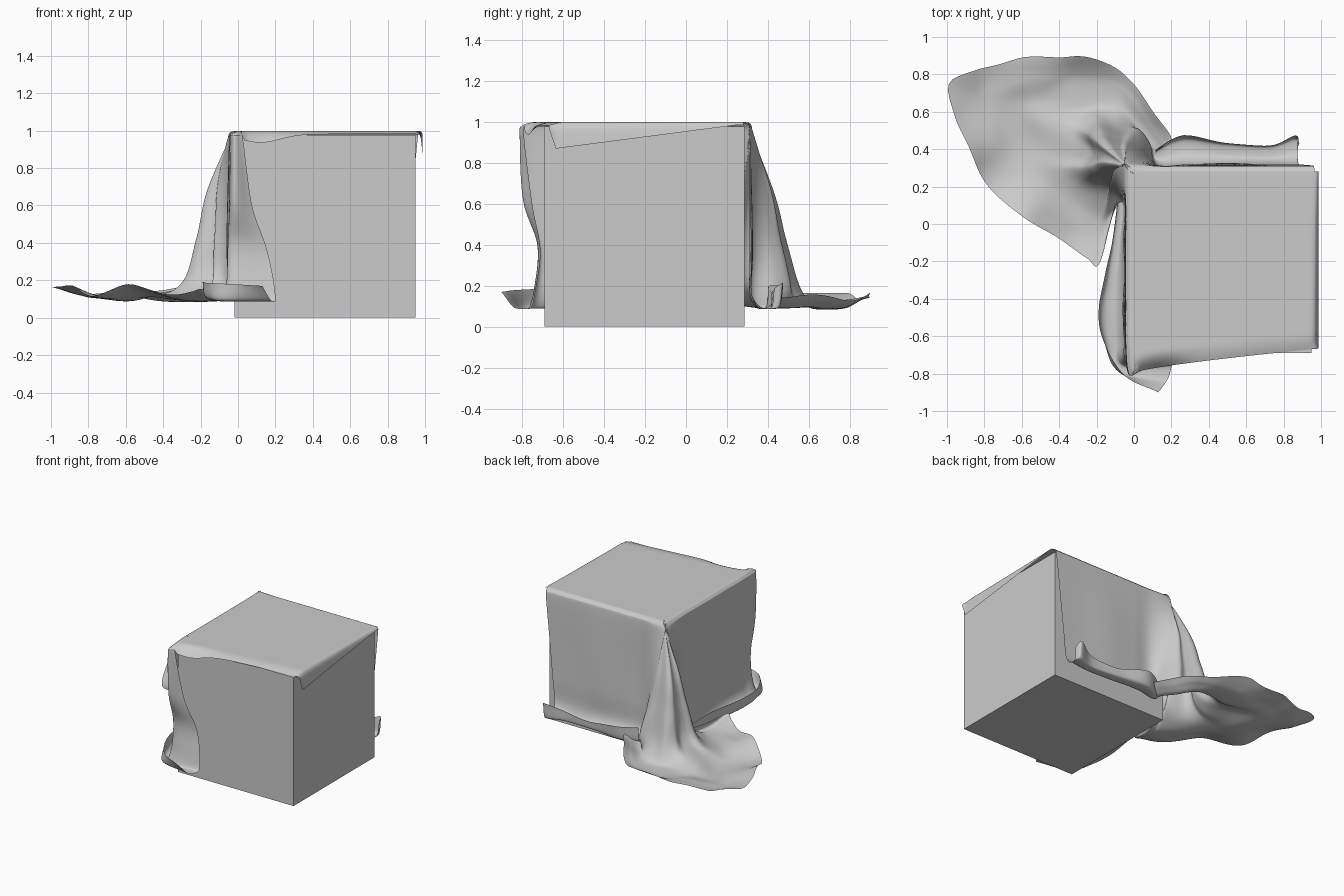
import bpy, bmesh, math
from mathutils import Vector, noise

if "Cube" in bpy.data.objects:
    bpy.data.objects.remove(bpy.data.objects["Cube"])


def sheet(name, rows):
    """Smooth mesh from a rectangular grid of points."""
    n = len(rows[0])
    faces = [(i * n + j, i * n + j + 1, (i + 1) * n + j + 1, (i + 1) * n + j)
             for i in range(len(rows) - 1) for j in range(n - 1)]
    me = bpy.data.meshes.new(name)
    me.from_pydata([p for r in rows for p in r], [], faces)
    bm = bmesh.new()
    bm.from_mesh(me)
    bmesh.ops.remove_doubles(bm, verts=bm.verts, dist=0.0004)
    bmesh.ops.recalc_face_normals(bm, faces=bm.faces)
    bm.to_mesh(me)
    bm.free()
    me.shade_smooth()
    ob = bpy.data.objects.new(name, me)
    bpy.context.collection.objects.link(ob)
    return ob


def spline(pts, steps):
    """Catmull-Rom curve through the points."""
    p = [Vector(q) for q in pts]
    p = [2 * p[0] - p[1]] + p + [2 * p[-1] - p[-2]]
    out = []
    for i in range(1, len(p) - 2):
        a, b, c, d = p[i - 1:i + 3]
        for s in range(steps):
            t = s / steps
            out.append(0.5 * (2 * b + (c - a) * t + (2 * a - 5 * b + 4 * c - d) * t * t
                              + (3 * b - a - 3 * c + d) * t ** 3))
    out.append(p[-2])
    return out


# Box under the cloth
bpy.ops.mesh.primitive_cube_add(size=1, location=(0.465, -0.2025, 0.4885))
box = bpy.context.object
box.name = "box"
box.scale = (0.97, 0.975, 0.977)

# Cloth lying on top, with short overhangs at the front and right
xs = [-0.005 + 0.955 * i / 48 for i in range(49)] + [0.962, 0.972, 0.978, 0.981, 0.984, 0.986]
drop = [0] * 49 + [0.04, 0.12, 0.3, 0.5, 0.75, 1]
top = []
for x, d in zip(xs, drop):
    front = -0.795 + 0.13 * min(1, max(0, x)) ** 0.75
    row = []
    for j in range(61):
        y = 0.28 + (front - 0.28) * j / 60
        hem = 0.015 + 0.115 * min(1, max(0, (0.25 - y) / 0.88))
        if y < -0.64:
            hem *= max(0.3, 1 - (-0.64 - y) / 0.03)
        edge = max(0, 1 - (y - front) / 0.09) ** 2
        sag = (0.018 + 0.045 * math.exp(-((x - 0.12) / 0.15) ** 2) * (x > 0.02)) * edge
        row.append((x, y, 0.999 - hem * d - sag * (1 - d)))
    top.append(row)
sheet("cloth_top", top)


# Hanging cloth: each column runs from the top edge to the hem
def wall(x, y, ang, foot, lift=0.18, skew=0.0, bulge=0.0):
    prof = [(-0.03, 0.999), (0, 0.985), (0.012, 0.93), (0.015 + bulge, 0.6), (0.018 + bulge, 0.34),
            (0.02, 0.16), (foot * 0.5, 0.085), (foot * 0.92, 0.1), (foot, lift)]
    c, s = math.cos(math.radians(ang)), math.sin(math.radians(ang))
    return [(x + c * r - skew * (1 - z), y + s * r, z) for r, z in prof]


def fan(ang, reach, i):
    """Flared corner fold spreading out on the floor."""
    spread = [0.4, 0.4, 0.4, 0.6, 0.75, 0.85, 0.95, 1, 1]
    radius = [0, 0.004, 0.03, 0.15, 0.225, 0.31]
    height = [0.999, 0.985, 0.92, 0.68, 0.42, 0.2, 0.095, 0.115, 0.15]
    col = [(-0.005, 0.275, 0.999)]
    for k in range(1, 9):
        a = math.radians(142 + (ang - 142) * spread[k])
        if k < 6:
            r = radius[k]
            if k > 2:
                r *= (1 - 0.5 * abs(ang - 142) / 112) * (1 + 0.12 * math.cos(i * math.pi / 2 + 0.6))
        else:
            r = reach * (0.6, 0.82, 1)[k - 6]
        col.append((-0.035 + r * math.cos(a), 0.305 + r * math.sin(a), height[k]))
    return col


cols = [
    [(0.02, -0.74, 0.995), (0.02, -0.78, 0.98), (0.03, -0.79, 0.93), (0.075, -0.75, 0.6), (0.15, -0.71, 0.38),
     (0.19, -0.73, 0.2), (0.2, -0.76, 0.085), (0.18, -0.83, 0.085), (0.13, -0.9, 0.17)],
    [(0, -0.74, 0.999), (-0.02, -0.79, 0.98), (-0.03, -0.8, 0.93), (-0.03, -0.79, 0.62), (-0.035, -0.72, 0.4),
     (-0.04, -0.73, 0.2), (-0.06, -0.76, 0.085), (-0.08, -0.79, 0.1), (-0.05, -0.81, 0.18)],
    wall(-0.035, -0.62, 180, 0.13),
    wall(-0.035, -0.45, 180, 0.155, bulge=0.008),
    wall(-0.035, -0.28, 180, 0.125),
    wall(-0.035, -0.08, 180, 0.08, bulge=0.004),
    wall(-0.035, 0.12, 180, 0.06, 0.14),
]
hem = [(253, .53), (245, .53), (227, .53), (205, .62), (188, .75), (173, .85), (155, 1.06),
       (140, .87), (121, .70), (101, .56), (85, .44), (64, .32), (32, .28)]
cols += [fan(a, r, i) for i, (a, r) in enumerate(hem)]
cols += [
    wall(0.12, 0.30, 90, 0.10, 0.2),
    wall(0.27, 0.30, 90, 0.17, 0.2),
    wall(0.5, 0.30, 90, 0.13, 0.16, bulge=0.008),
    wall(0.72, 0.30, 90, 0.12, 0.18),
    wall(0.91, 0.30, 90, 0.17, 0.22, 0.06),
    wall(0.965, 0.30, 90, 0.13, 0.19, 0.1),
]

fine_cols = [spline(c, 9) for c in cols]
rows = [spline([c[k] for c in fine_cols], 8) for k in range(len(fine_cols[0]))]

# Soft wrinkles where the cloth lies on the floor
for row in rows:
    for p in row:
        away = math.hypot(min(0, p.x + 0.05), max(0, p.y - 0.32))
        w = min(1, away / 0.3)
        low = min(1, max(0, (0.4 - p.z) / 0.25))
        n = noise.noise(Vector((p.x * 3.6 + 3, p.y * 3.6, 1.7)))
        p.z += 0.055 * w * low * n + 0.035 * max(0, -0.8 - p.x) / 0.2
        m = noise.noise(Vector((p.x * 5, p.y * 5, p.z * 4)))
        if p.z < 0.9:
            p.x += 0.02 * m * w
            p.y -= 0.02 * m * w
        p.x = max(-1, p.x)
        p.y = min(0.91, p.y)
        if p.z < 0.1:  # ease onto the floor level
            p.z = 0.082 + 0.018 * math.exp((p.z - 0.1) / 0.018)
        p.z = min(0.999, p.z)
sheet("cloth_drape", rows)
